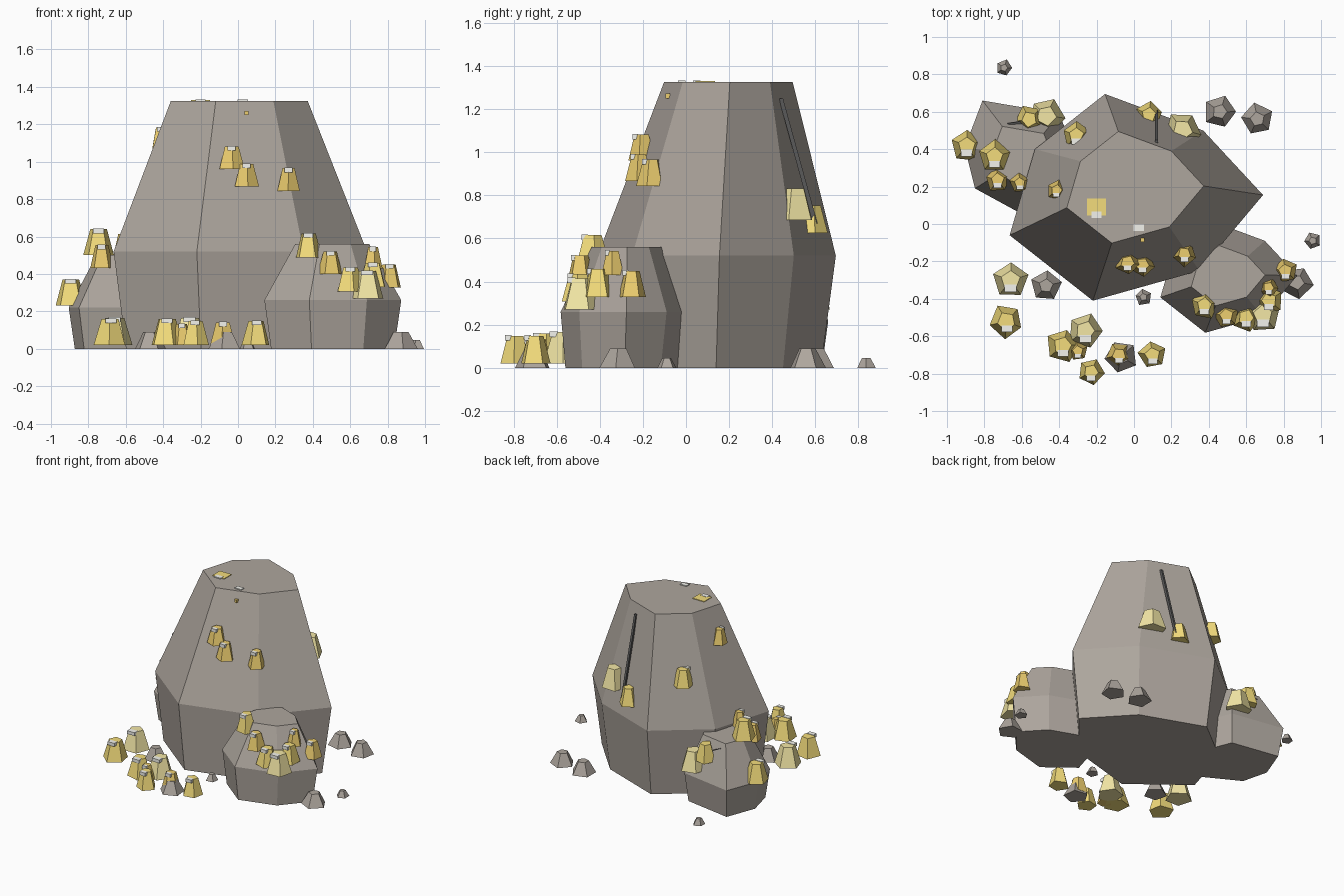
import bpy, bmesh, random
from math import cos, sin, tau
from mathutils import Vector
from mathutils.bvhtree import BVHTree

if "Cube" in bpy.data.objects:
    bpy.data.objects.remove(bpy.data.objects["Cube"])

random.seed(4)


def material(name, *rgb):
    m = bpy.data.materials.new(name)
    m.diffuse_color = (*rgb, 1)
    m.use_nodes = True
    m.node_tree.nodes["Principled BSDF"].inputs["Base Color"].default_value = m.diffuse_color
    return m


STONE = material("stone", .42, .38, .34)
CRACK = material("crack", .1, .1, .1)
GOLD = material("gold", .85, .62, .16)
YELLOW = material("yellow_gold", .9, .72, .2)
PALE = material("pale_gold", .9, .8, .38)
GLINT = material("glint", .9, .9, .85)


def loft(name, rings, mat):
    """Closed solid through rings of points, flat shaded."""
    bm = bmesh.new()
    rows = [[bm.verts.new(p) for p in ring] for ring in rings]
    n = len(rows[0])
    for a, b in zip(rows, rows[1:]):
        for i in range(n):
            j = (i + 1) % n
            bm.faces.new((a[i], a[j], b[j], b[i]))
    bm.faces.new(rows[0])
    bm.faces.new(rows[-1])
    bmesh.ops.recalc_face_normals(bm, faces=bm.faces)
    me = bpy.data.meshes.new(name)
    bm.to_mesh(me)
    tree = BVHTree.FromBMesh(bm)
    bm.free()
    me.materials.append(mat)
    bpy.context.collection.objects.link(bpy.data.objects.new(name, me))
    return tree


# Boulder outlines at the waist; the first is reused at half scale
SEVEN = [(-.155, .695), (.37, .5), (.69, .155), (.35, -.25), (-.22, -.41), (-.665, -.06), (-.53, .4)]
SIX = [(-.23, .3), (.18, .23), (.3, -.07), (.06, -.35), (-.27, -.17), (-.325, .05)]


def boulder(name, outline, scale, shift, z_waist, z_top, lean):
    def ring(k, z, pull):
        return [(x * k * scale + shift[0], (y * k + pull * (1 - k)) * scale + shift[1], z)
                for x, y in outline]
    return loft(name, [ring(.9, 0, 0), ring(1, z_waist, 0), ring(.54, z_top, lean)], STONE)


def chunk(name, x, y, z, h, r, mat, taper=.54):
    """Irregular five-sided frustum."""
    turn = random.uniform(0, tau)
    jit = [random.uniform(.92, 1.08) for _ in range(5)]
    loft(name, [[(x + r * k * j * cos(turn + tau * i / 5),
                  y + r * k * j * sin(turn + tau * i / 5), z + dz)
                 for i, j in enumerate(jit)] for k, dz in ((1, 0), (taper, h))], mat)


def bar(name, a, b, w, d, mat):
    """Upright square bar from a to b, w wide in x and d deep in y."""
    loft(name, [[Vector(p) + Vector((i * w / 2, j * d / 2, 0))
                 for i, j in ((-1, -1), (1, -1), (1, 1), (-1, 1))] for p in (a, b)], mat)


# Boulders
rocks = [boulder("main_boulder", SEVEN, 1, (0, 0), .52, 1.325, .26),
         boulder("right_boulder", SEVEN, .54, (.5, -.36), .26, .56, .17),
         boulder("left_boulder", SIX, 1, (-.58, .36), .22, .5, 0)]

# Pebbles, grouped by radius
PEBBLES = {.088: [(-.47, -.33), (-.07, -.71), (.87, -.31), (.46, .6), (.66, .56)],
           .045: [(.05, -.39), (.955, -.09), (-.695, .835)]}
for r, spots in PEBBLES.items():
    for i, (x, y) in enumerate(spots):
        chunk(f"pebble_{r}_{i}", x, y, 0, r * 1.03, r, STONE, .45)


def surface(x, y):
    """Height of the boulders under a spot, or just above the ground."""
    hits = [t.ray_cast(Vector((x, y, 3)), Vector((0, 0, -1)))[0] for t in rocks]
    return max([h.z for h in hits if h] + [.02])


# Gold chunks standing on boulders and ground, grouped by radius
CHUNKS = {
    .098: (PALE, [(-.66, -.3), (-.26, -.57), (.26, .505), (.69, -.487), (-.47, .58)]),
    .09: (YELLOW, [(-.68, -.52), (-.38, -.65), (-.895, .42), (-.745, .36)]),
    .076: (YELLOW, [(-.23, -.79), (.1, -.7), (-.56, .56), (-.31, .475), (.08, .585),
                    (.375, -.435), (.6, -.5), (.72, -.41)]),
    .067: (GOLD, [(-.08, -.7), (-.73, .235), (-.035, -.205), (.045, -.215), (.27, -.16),
                  (.495, -.49), (.81, -.25)]),
    .055: (GOLD, [(-.3, -.68), (-.61, .22), (-.415, .18), (.72, -.34)])}
for r, (mat, spots) in CHUNKS.items():
    h = .07 + .77 * r
    for i, (x, y) in enumerate(spots):
        z = surface(x, y)
        chunk(f"gold_chunk_{r}_{i}", x, y, z, h, r, mat)
        if y < .5:  # pale glint on the front lip
            c = Vector((x, y - r * .45, z + h - .022))
            bar(f"glint_{r}_{i}", c, c + Vector((0, 0, .025)), r * .65, r * .4, GLINT)

# Flecks and glints set into the main boulder
bar("crown_fleck", (-.2, .09, 1.31), (-.2, .09, 1.33), .1, .09, YELLOW)
bar("face_fleck", (.045, -.085, 1.25), (.045, -.085, 1.272), .02, .02, GOLD)
for i, (x, y) in enumerate([(-.2, .05), (.025, -.02)]):
    bar(f"crown_glint_{i}", (x, y, 1.31), (x, y, 1.332), .055, .035, GLINT)

# Cracks on the back of the main boulder and along the left boulder
bar("back_crack", (.12, .6, .67), (.12, .44, 1.25), .016, .02, CRACK)
bar("left_crack", (-.67, .525, .46), (-.54, .545, .4), .01, .03, CRACK)
